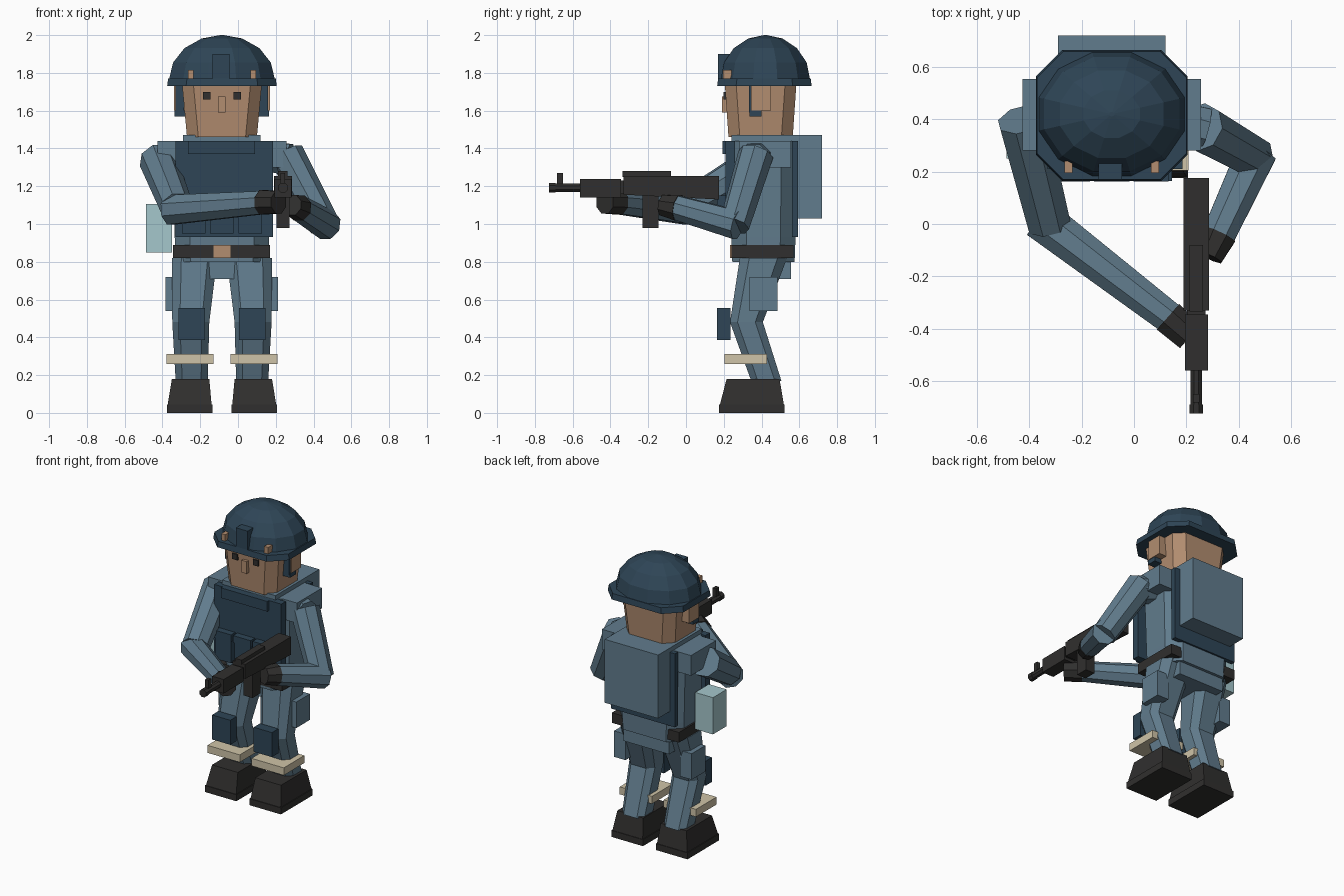
import bpy, bmesh, math
from mathutils import Vector

if "Cube" in bpy.data.objects:
    bpy.data.objects.remove(bpy.data.objects["Cube"])

CX = -0.085  # body centre line


def material(name, r, g, b):
    lin = [((v / 255 + 0.055) / 1.055) ** 2.4 for v in (r, g, b)] + [1]
    m = bpy.data.materials.new(name)
    m.diffuse_color = lin
    m.use_nodes = True
    for n in m.node_tree.nodes:
        if n.type == 'BSDF_PRINCIPLED':
            n.inputs['Base Color'].default_value = lin
    return m


STEEL = material("steel_blue_cloth", 97, 124, 141)
NAVY = material("navy_armour", 46, 69, 86)
DARK = material("charcoal", 48, 47, 46)
SKIN = material("skin", 178, 141, 112)
BEIGE = material("beige_band", 207, 196, 168)
CYAN = material("pale_cyan", 165, 199, 204)


def loft(name, rings, mat):
    """Skin a list of point rings and close both ends."""
    bm = bmesh.new()
    loops = [[bm.verts.new(p) for p in ring] for ring in rings]
    n = len(loops[0])
    for a, b in zip(loops, loops[1:]):
        for i in range(n):
            j = (i + 1) % n
            bm.faces.new((a[i], a[j], b[j], b[i]))
    bm.faces.new(loops[0])
    bm.faces.new(loops[-1])
    bmesh.ops.recalc_face_normals(bm, faces=bm.faces)
    me = bpy.data.meshes.new(name)
    bm.to_mesh(me)
    bm.free()
    me.materials.append(mat)
    ob = bpy.data.objects.new(name, me)
    bpy.context.collection.objects.link(ob)
    return ob


def rect(x0, x1, y0, y1, z):
    return [(x0, y0, z), (x1, y0, z), (x1, y1, z), (x0, y1, z)]


def box(name, x, y, z, mat):
    return loft(name, [rect(*x, *y, h) for h in z], mat)


def octagon(cx, cy, z, rx, ry, c=0.08):
    """Rectangle ring with cut corners."""
    pts = []
    for sx, sy, first in ((1, 1, 0), (-1, 1, 1), (-1, -1, 0), (1, -1, 1)):
        pair = [(sx * rx, sy * (ry - c)), (sx * (rx - c), sy * ry)]
        pts += pair[::-1] if first else pair
    return [(cx + px, cy + py, z) for px, py in pts]


def ellipse(cx, cy, z, rx, ry, n=12):
    return [(cx + rx * math.cos(math.tau * (i + .5) / n),
             cy + ry * math.sin(math.tau * (i + .5) / n), z) for i in range(n)]


def limb(name, a, b, ra, rb, mat, n=8):
    """Faceted tapered tube between two points."""
    a, b = Vector(a), Vector(b)
    q = (b - a).to_track_quat('Z', 'Y')
    rings = [[p + q @ Vector(v) for v in ellipse(0, 0, 0, r, r, n)]
             for p, r in ((a, ra), (b, rb))]
    return loft(name, rings, mat)


def span(s, a, b):
    """Range mirrored about the body centre line."""
    return sorted((CX + s * a, CX + s * b))


# Helmet
loft("helmet_brim", [octagon(CX, .415, 1.73, .29, .25, .1),
                     octagon(CX, .415, 1.77, .285, .245, .1)], NAVY)
angles = [math.radians(22.5 * i) for i in range(4)] + [math.radians(88)]
loft("helmet_dome", [ellipse(CX, .42, 1.765 + .235 * math.sin(t),
                             .29 * math.cos(t), .245 * math.cos(t))
                     for t in angles], NAVY)
box("helmet_mount", (-.135, -.045), (.17, .26), (1.76, 1.9), NAVY)

# Head and face
loft("head", [octagon(CX, .395, 1.46, .185, .17, .06),
              octagon(CX, .395, 1.75, .212, .19, .06)], SKIN)
box("neck", (-.19, .02), (.3, .5), (1.4, 1.47), SKIN)
box("nose", (-.105, -.067), (.19, .25), (1.59, 1.675), SKIN)
for s, side in ((-1, "right"), (1, "left")):
    box(side + "_eye", span(s, .06, .1), (.198, .25), (1.66, 1.7), DARK)
    box(side + "_ear", span(s, .18, .255), (.345, .45), (1.6, 1.74), SKIN)
    box(side + "_chin_strap", span(s, .2, .245), (.333, .346), (1.59, 1.74), NAVY)
    box(side + "_strap_cup", span(s, .19, .25), (.335, .4), (1.57, 1.602), NAVY)
    box(side + "_helmet_clip", span(s, .15, .18), (.195, .24), (1.76, 1.815), SKIN)

# Torso, vest and pack
loft("torso", [octagon(CX, .41, .8, .245, .165),
               octagon(CX, .41, .93, .25, .17),
               octagon(CX, .41, 1.44, .265, .175)], STEEL)
box("collar", (-.29, .12), (.24, .585), (1.42, 1.47), STEEL)
box("hips", (-.26, .09), (.29, .555), (.71, .83), STEEL)
box("vest_front", (-.33, .185), (.21, .26), (.93, 1.44), NAVY)
box("vest_back", (-.33, .16), (.56, .592), (.93, 1.44), NAVY)
box("vest_chest_pocket", (-.265, .09), (.192, .22), (1.37, 1.44), NAVY)
for i in (-1, 0, 1):
    x = CX + i * .15
    box("magazine_pouch", (x - .062, x + .062), (.17, .22), (.95, 1.12), NAVY)
    box("pouch_flap", (x - .067, x + .067), (.163, .22), (1.1, 1.15), NAVY)
box("backpack", (-.29, .12), (.58, .72), (1.03, 1.47), STEEL)
box("belt", (-.345, .17), (.24, .57), (.82, .89), DARK)
box("belt_buckle", (-.13, -.04), (.233, .25), (.82, .89), SKIN)
box("hip_canteen", (-.487, -.35), (.25, .4), (.85, 1.105), CYAN)

# Legs, pads, pockets and boots
for s, side in ((-1, "right"), (1, "left")):
    x = CX + s * .15
    loft(side + "_leg", [octagon(x + s * .01, .425, .17, .085, .08, .035),
                         octagon(x + s * .015, .32, .48, .098, .087, .04),
                         octagon(x - s * .005, .41, .82, .12, .125, .05)], STEEL)
    box(side + "_knee_pad", span(s, .09, .23), (.165, .235), (.385, .555), NAVY)
    box(side + "_shin_band", span(s, .045, .293), (.205, .43), (.26, .312), BEIGE)
    box(side + "_thigh_pocket", span(s, .21, .298), (.335, .485), (.54, .72), STEEL)
    box(side + "_shoulder_pad", span(s, .2, .342), (.28, .555), (1.3, 1.44), STEEL)
    box(side + "_boot_sole", span(s, .05, .292), (.175, .522), (0, .045), DARK)
    loft(side + "_boot", [rect(*span(s, .055, .287), .18, .518, .045),
                          rect(*span(s, .067, .265), .215, .495, .18)], DARK)

# Right arm reaching to the fore-end
limb("right_upper_arm", (-.425, .4, 1.34), (-.325, .0, 1.09), .1, .088, STEEL)
limb("right_forearm", (-.36, .02, 1.075), (.15, -.37, 1.115), .085, .065, STEEL)
limb("right_glove", (.13, -.355, 1.115), (.215, -.43, 1.115), .07, .064, DARK)

# Left arm bent to the trigger
limb("left_shoulder", (.16, .39, 1.36), (.27, .36, 1.34), .085, .09, STEEL)
limb("left_upper_arm", (.255, .37, 1.37), (.46, .255, .99), .095, .082, STEEL)
limb("left_forearm", (.47, .275, .995), (.315, -.06, 1.09), .082, .068, STEEL)
limb("left_glove", (.325, -.04, 1.085), (.285, -.125, 1.1), .072, .058, DARK)

# Rifle
GX = .238


def gun_box(name, half, y, z):
    return box(name, (GX - half, GX + half), y, z, DARK)


receiver = gun_box("rifle_body", .048, (-.33, .175), (1.13, 1.255))
for v in receiver.data.vertices:
    if v.co.z < 1.2 and v.co.y < 0:
        v.co.z += .025
gun_box("rifle_rail", .025, (-.335, -.08), (1.25, 1.28))
gun_box("rifle_handguard", .044, (-.56, -.345), (1.14, 1.237))
gun_box("rifle_neck", .035, (-.36, -.32), (1.16, 1.23))
gun_box("rifle_magazine", .035, (-.23, -.145), (.98, 1.15))
gun_box("front_sight", .012, (-.682, -.65), (1.19, 1.27))
limb("rifle_barrel", (GX, -.7, 1.192), (GX, -.55, 1.192), .024, .024, DARK)
limb("rifle_muzzle", (GX, -.725, 1.192), (GX, -.69, 1.192), .028, .028, DARK)
